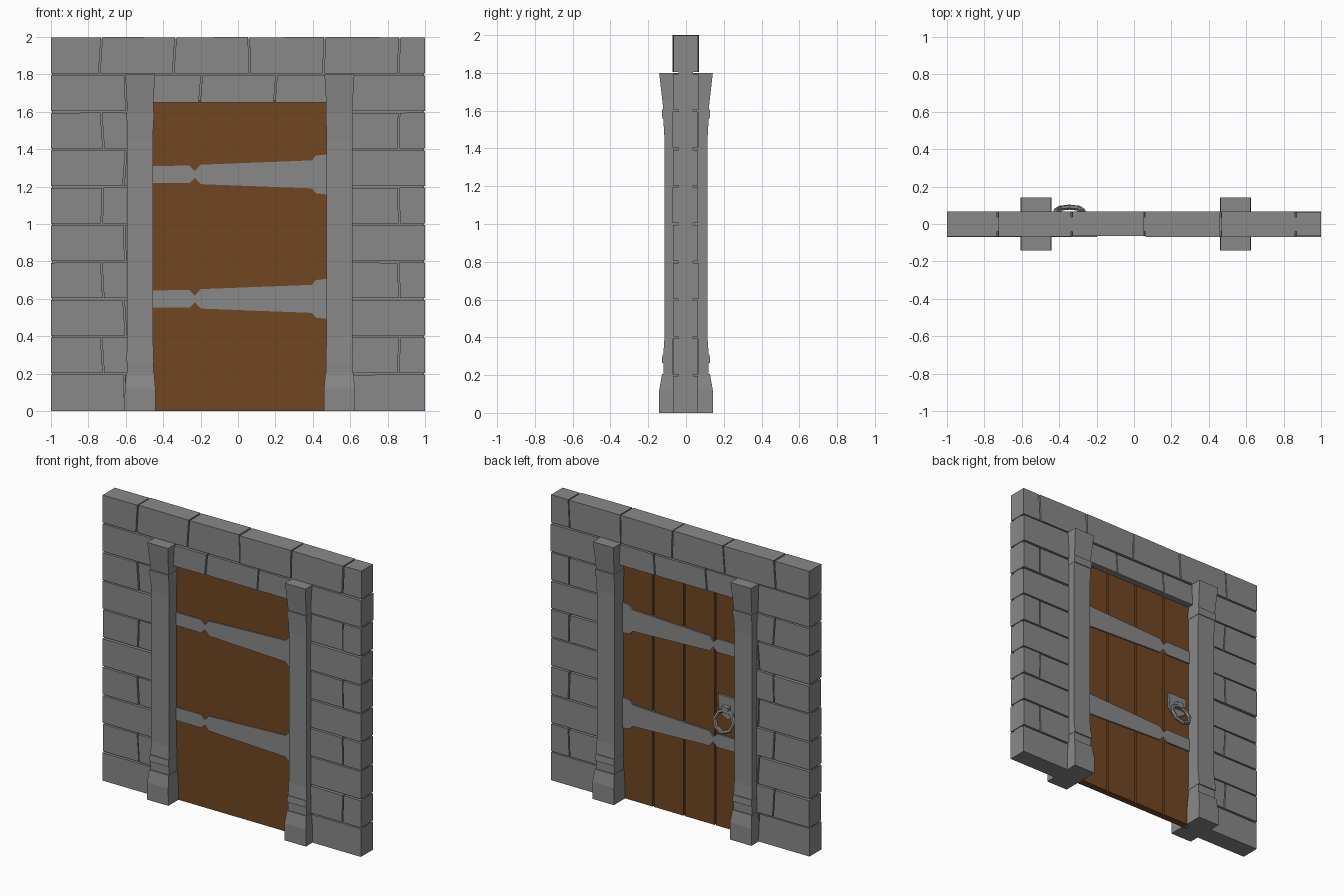
import bpy, bmesh, math, random
from mathutils import Vector

random.seed(4)
cube = bpy.data.objects.get("Cube")
if cube:
    bpy.data.objects.remove(cube, do_unlink=True)


def material(name, rgb):
    m = bpy.data.materials.new(name)
    m.use_nodes = True
    m.diffuse_color = (*rgb, 1)
    m.node_tree.nodes["Principled BSDF"].inputs["Base Color"].default_value = (*rgb, 1)
    return m


STONE = material("grey stone", (0.25, 0.25, 0.25))
WOOD = material("brown wood", (0.168, 0.062, 0.016))


def finish(name, bm, mat):
    bmesh.ops.recalc_face_normals(bm, faces=bm.faces)
    me = bpy.data.meshes.new(name)
    bm.to_mesh(me)
    bm.free()
    me.materials.append(mat)
    ob = bpy.data.objects.new(name, me)
    bpy.context.collection.objects.link(ob)
    return ob


def prism(bm, outline, y0, y1):
    """Extrude an x-z outline from y0 to y1."""
    front = [bm.verts.new((x, y0, z)) for x, z in outline]
    back = [bm.verts.new((x, y1, z)) for x, z in outline]
    bm.faces.new(front)
    bm.faces.new(back[::-1])
    n = len(front)
    for i in range(n):
        j = (i + 1) % n
        bm.faces.new((front[i], front[j], back[j], back[i]))


def rect(x0, x1, z0, z1):
    return [(x0, z0), (x1, z0), (x1, z1), (x0, z1)]


# Wall core, visible only as the bottom of the mortar joints
bm = bmesh.new()
for box in (rect(-0.995, -0.5, 0, 1.99), rect(0.52, 0.995, 0, 1.99), rect(-0.5, 0.52, 1.66, 1.99)):
    prism(bm, box, -0.04, 0.037)
finish("wall_core", bm, STONE)

# Bricks: staggered courses with slightly crooked joints
ROW, GAP = 0.2, 0.004
bm = bmesh.new()
for row in range(10):
    odd = row % 2
    if row == 9:
        spans = [[-1, -0.735, -0.34, 0.06, 0.46, 0.86, 1]]
    elif row == 8:
        spans = [[-1, -0.6, -0.2, 0.2, 0.6, 1]]
    else:
        spans = [[-1, -0.725 if odd else -0.605, -0.5], [0.52, 0.86, 1] if odd else [0.52, 1]]
    z0, z1 = row * ROW, (row + 1) * ROW
    for xs in spans:
        slants = [0 if x in (xs[0], xs[-1]) else random.uniform(-0.008, 0.008) for x in xs]
        for i in range(len(xs) - 1):
            xa, xb, sa, sb = xs[i], xs[i + 1], slants[i], slants[i + 1]
            ga = 0 if i == 0 else GAP
            gb = 0 if i == len(xs) - 2 else GAP
            low = z0 + (GAP if row else 0)
            high = z1 - (GAP if row < 9 else 0)
            # lintel bricks over the doorway are cut shorter
            if row == 8 and abs((xa + xb) / 2) < 0.5:
                low = 1.65
            drop = [random.uniform(0, 0.004) for _ in range(2)]
            outline = [(xa + ga - sa, low), (xb - gb - sb, low),
                       (xb - gb + sb, high - drop[0]), (xa + ga + sa, high - drop[1])]
            prism(bm, outline, -0.068 + random.uniform(-0.003, 0.003),
                  0.065 + random.uniform(-0.003, 0.003))
finish("wall_bricks", bm, STONE)

# Pillars: stacked rectangular sections (z, half width, half depth)
SECTIONS = [(0, 0.083, 0.142), (0.12, 0.082, 0.142), (0.205, 0.075, 0.127),
            (0.205, 0.071, 0.12), (0.265, 0.071, 0.12), (0.265, 0.073, 0.128),
            (0.31, 0.072, 0.125), (0.31, 0.071, 0.12), (0.4, 0.069, 0.114),
            (1.45, 0.069, 0.114), (1.555, 0.071, 0.12), (1.555, 0.073, 0.125),
            (1.605, 0.073, 0.128), (1.605, 0.071, 0.12), (1.65, 0.071, 0.125),
            (1.8, 0.08, 0.142)]


def pillar(name, cx):
    bm = bmesh.new()
    rings = [[bm.verts.new((cx + sx * w, sy * d, z))
              for sx, sy in ((-1, -1), (1, -1), (1, 1), (-1, 1))] for z, w, d in SECTIONS]
    bm.faces.new(rings[0][::-1])
    bm.faces.new(rings[-1])
    for a, b in zip(rings, rings[1:]):
        for i in range(4):
            j = (i + 1) % 4
            bm.faces.new((a[i], a[j], b[j], b[i]))
    finish(name, bm, STONE)


pillar("right_pillar", -0.523)
pillar("left_pillar", 0.542)

# Door: flat front board with separate planks on the back
bm = bmesh.new()
prism(bm, rect(-0.48, 0.5, 0, 1.66), -0.03, 0)
finish("door_board", bm, WOOD)
bm = bmesh.new()
joints = [-0.48, -0.24, 0.0, 0.24, 0.5]
for a, b in zip(joints, joints[1:]):
    prism(bm, rect(a + 0.006, b - 0.006, 0, 1.66), -0.002, 0.018)
finish("door_planks", bm, WOOD)

# Iron straps: widening toward the hinge, notched near the latch
UPPER = [(-0.48, 0.045), (-0.26, 0.047), (-0.23, 0.018), (-0.2, 0.052),
         (0.395, 0.075), (0.415, 0.1), (0.5, 0.11)]
for name, z in (("lower_strap", 0.6), ("upper_strap", 1.265)):
    bm = bmesh.new()
    outline = [(x, z + h) for x, h in UPPER] + [(x, z - h) for x, h in reversed(UPPER)]
    prism(bm, outline, -0.038, 0.028)
    finish(name, bm, STONE)

# Handle plate and hanging octagonal ring on the back
bm = bmesh.new()
prism(bm, [(-0.27, 0.93), (-0.28, 0.81), (-0.345, 0.77), (-0.41, 0.81), (-0.42, 0.93)], 0.01, 0.034)
finish("handle_plate", bm, STONE)
bm = bmesh.new()
prism(bm, rect(-0.37, -0.32, 0.83, 0.87), 0.03, 0.065)
finish("handle_mount", bm, STONE)
bpy.ops.mesh.primitive_torus_add(major_segments=8, minor_segments=6, major_radius=0.073,
                                 minor_radius=0.014, location=(-0.345, 0.07, 0.775),
                                 rotation=(math.radians(106), 0, 0))
ring = bpy.context.object
ring.name = "handle_ring"
ring.data.materials.append(STONE)
